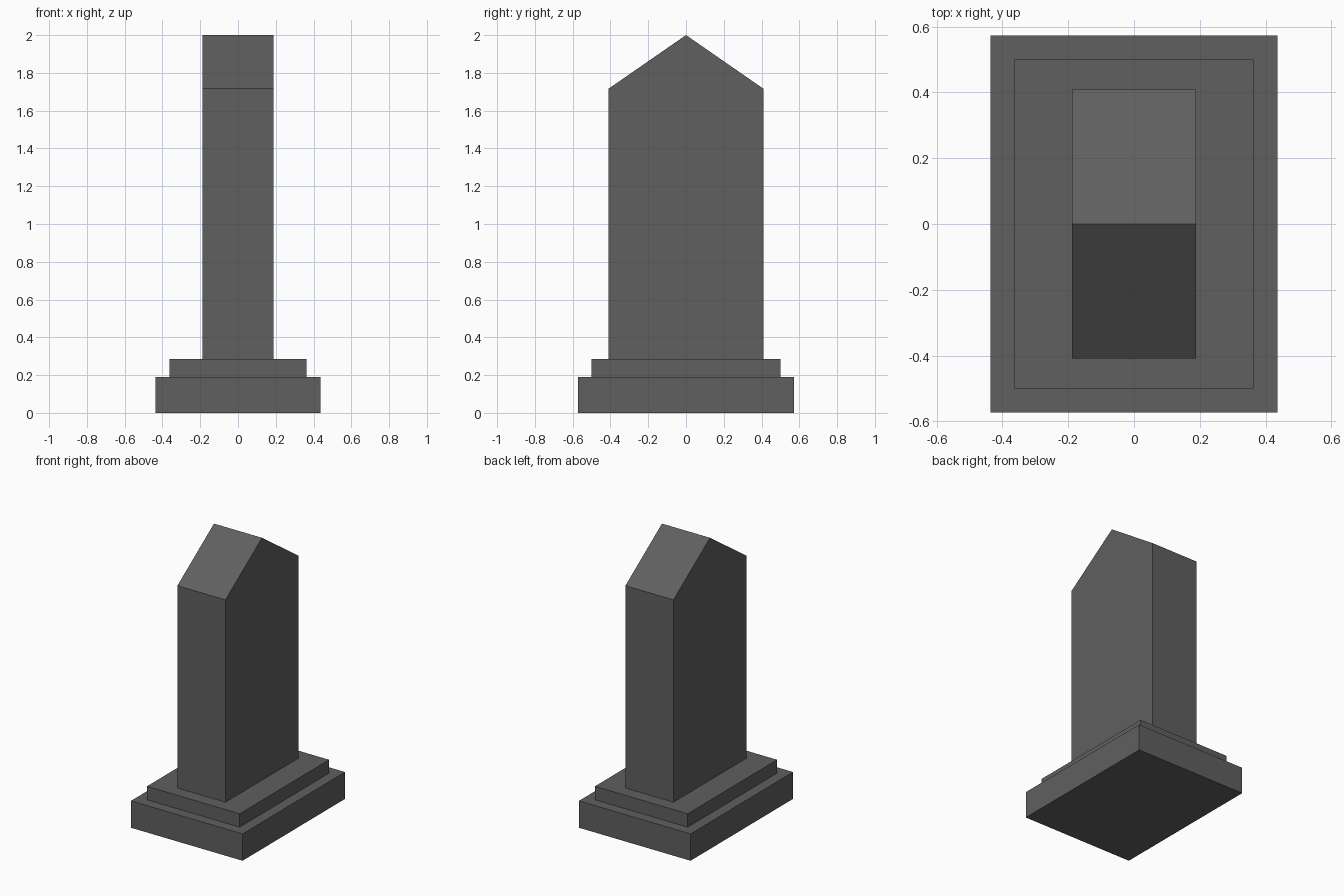
import bpy
import bmesh

cube = bpy.data.objects.get("Cube")
if cube:
    bpy.data.objects.remove(cube, do_unlink=True)

# Dark stone
STONE = (0.115, 0.115, 0.115, 1.0)
stone = bpy.data.materials.new("dark_stone")
stone.use_nodes = True
stone.diffuse_color = STONE
stone.node_tree.nodes["Principled BSDF"].inputs["Base Color"].default_value = STONE


def extrude_profile(name, profile, half_width):
    """Extrude a closed (y, z) profile across x, centred on x = 0."""
    bm = bmesh.new()
    face = bm.faces.new([bm.verts.new((-half_width, y, z)) for y, z in profile])
    result = bmesh.ops.extrude_face_region(bm, geom=[face])
    verts = [v for v in result["geom"] if isinstance(v, bmesh.types.BMVert)]
    bmesh.ops.translate(bm, verts=verts, vec=(2 * half_width, 0, 0))
    bmesh.ops.recalc_face_normals(bm, faces=bm.faces)
    mesh = bpy.data.meshes.new(name)
    bm.to_mesh(mesh)
    bm.free()
    mesh.materials.append(stone)
    obj = bpy.data.objects.new(name, mesh)
    bpy.context.collection.objects.link(obj)
    return obj


def slab(name, half_x, half_y, bottom, top):
    profile = [(-half_y, bottom), (half_y, bottom), (half_y, top), (-half_y, top)]
    return extrude_profile(name, profile, half_x)


# Stepped plinth
slab("lower_plinth", 0.437, 0.573, 0.0, 0.19)
slab("upper_plinth", 0.363, 0.5, 0.19, 0.285)

# Upright pillar with a gabled top, its ridge running along x
half_depth = 0.409
extrude_profile("gabled_pillar", [
    (-half_depth, 0.285), (half_depth, 0.285),
    (half_depth, 1.717), (0.0, 2.0), (-half_depth, 1.717),
], 0.188)
